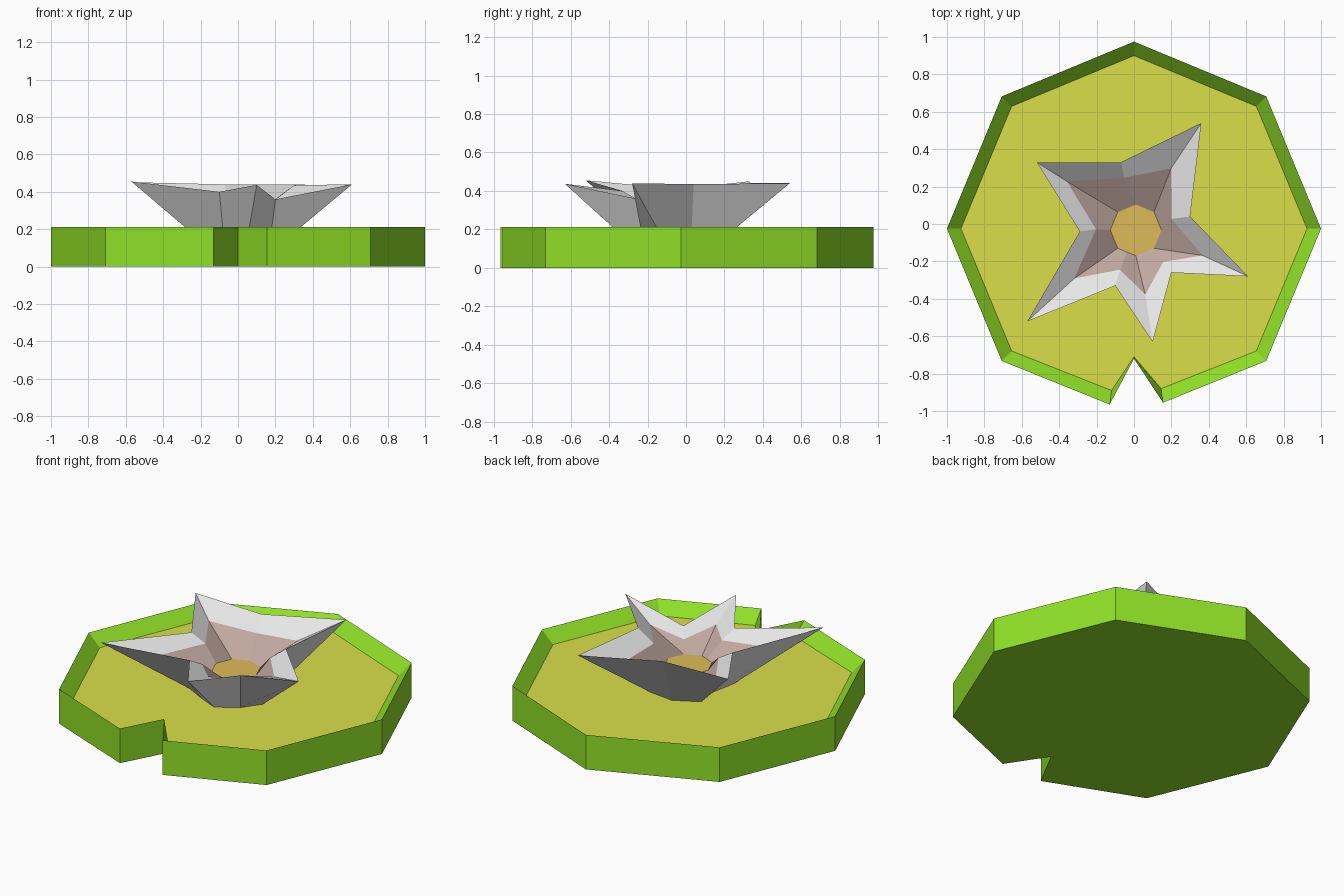
import bpy, bmesh
from math import cos, sin, radians
from mathutils import Vector

cube = bpy.data.objects.get("Cube")
if cube:
    bpy.data.objects.remove(cube, do_unlink=True)


def make_material(name, r, g, b):
    mat = bpy.data.materials.new(name)
    mat.use_nodes = True
    mat.diffuse_color = (r, g, b, 1)
    shader = next(n for n in mat.node_tree.nodes if n.type == 'BSDF_PRINCIPLED')
    shader.inputs["Base Color"].default_value = (r, g, b, 1)
    return mat


green = make_material("leaf_green", .28, .75, .02)
yellow = make_material("leaf_yellow_green", .70, .74, .067)
white = make_material("petal_white", .80, .80, .80)
pink = make_material("petal_pink", .53, .39, .35)
gold = make_material("flower_gold", .73, .50, .10)


def build_rings(name, rings, bands, start_cap, end_cap):
    """Bridge successive closed rings, one material per band, and cap the ends."""
    mesh = bpy.data.meshes.new(name)
    used = []

    def slot(mat):
        if mat not in used:
            used.append(mat)
            mesh.materials.append(mat)
        return used.index(mat)

    bm = bmesh.new()
    loops = [[bm.verts.new(p) for p in ring] for ring in rings]
    count = len(loops[0])
    for lower, upper, mat in zip(loops, loops[1:], bands):
        for i in range(count):
            j = (i + 1) % count
            face = bm.faces.new((lower[i], lower[j], upper[j], upper[i]))
            face.material_index = slot(mat)
    bm.faces.new(loops[0][::-1]).material_index = slot(start_cap)
    bm.faces.new(loops[-1]).material_index = slot(end_cap)
    bm.to_mesh(mesh)
    bm.free()
    obj = bpy.data.objects.new(name, mesh)
    bpy.context.collection.objects.link(obj)
    return obj


# Lily pad: an octagon with a notch at the front and a sunken floor
pad_y, rim_z, floor_z = -.025, .213, .14
outer, inner = [], []
for k in range(8):
    if k == 6:
        outer += [(-.13, -.965), (0, -.72), (.155, -.955)]
        inner += [(-.12, -.89), (0, -.71), (.145, -.88)]
        continue
    a = radians(45 * k)
    for ring, radius in ((outer, 1), (inner, .925)):
        ring.append((radius * cos(a), pad_y + radius * sin(a)))


def at_height(ring, z):
    return [Vector((x, y, z)) for x, y in ring]


build_rings("lily_pad",
            [at_height(outer, 0), at_height(outer, rim_z), at_height(inner, floor_z)],
            [green, green], green, yellow)

# Flower rim: alternating petal tips and valleys, each with
# x, y, z, pink ratio, foot ratio and angle on the golden centre
petals = [
    (.30, .04, .435, .67, .66, 0),
    (.36, .54, .44, .55, .33, 45),
    (-.07, .33, .44, .75, .60, 90),
    (-.52, .33, .45, .69, .36, 135),
    (-.29, -.04, .41, .70, .58, 180),
    (-.57, -.52, .455, .56, .35, 225),
    (-.10, -.33, .40, .74, .75, 247.5),
    (.10, -.63, .437, .60, .48, 270),
    (.20, -.26, .36, .78, .86, 292.5),
    (.61, -.28, .44, .60, .41, 315),
]
foot, rim, blush, heart = [], [], [], []
for x, y, z, pink_ratio, foot_ratio, angle in petals:
    a = radians(angle)
    radius = .137 if angle % 45 == 0 else .137 * cos(radians(22.5))
    foot.append(Vector((x * foot_ratio, y * foot_ratio, floor_z)))
    rim.append(Vector((x, y, z)))
    blush.append(Vector((x * pink_ratio, y * pink_ratio, min(.36, z - .05))))
    heart.append(Vector((.01 + radius * cos(a), -.033 + radius * sin(a), .26)))

build_rings("flower", [foot, rim, blush, heart], [white, white, pink], white, gold)
